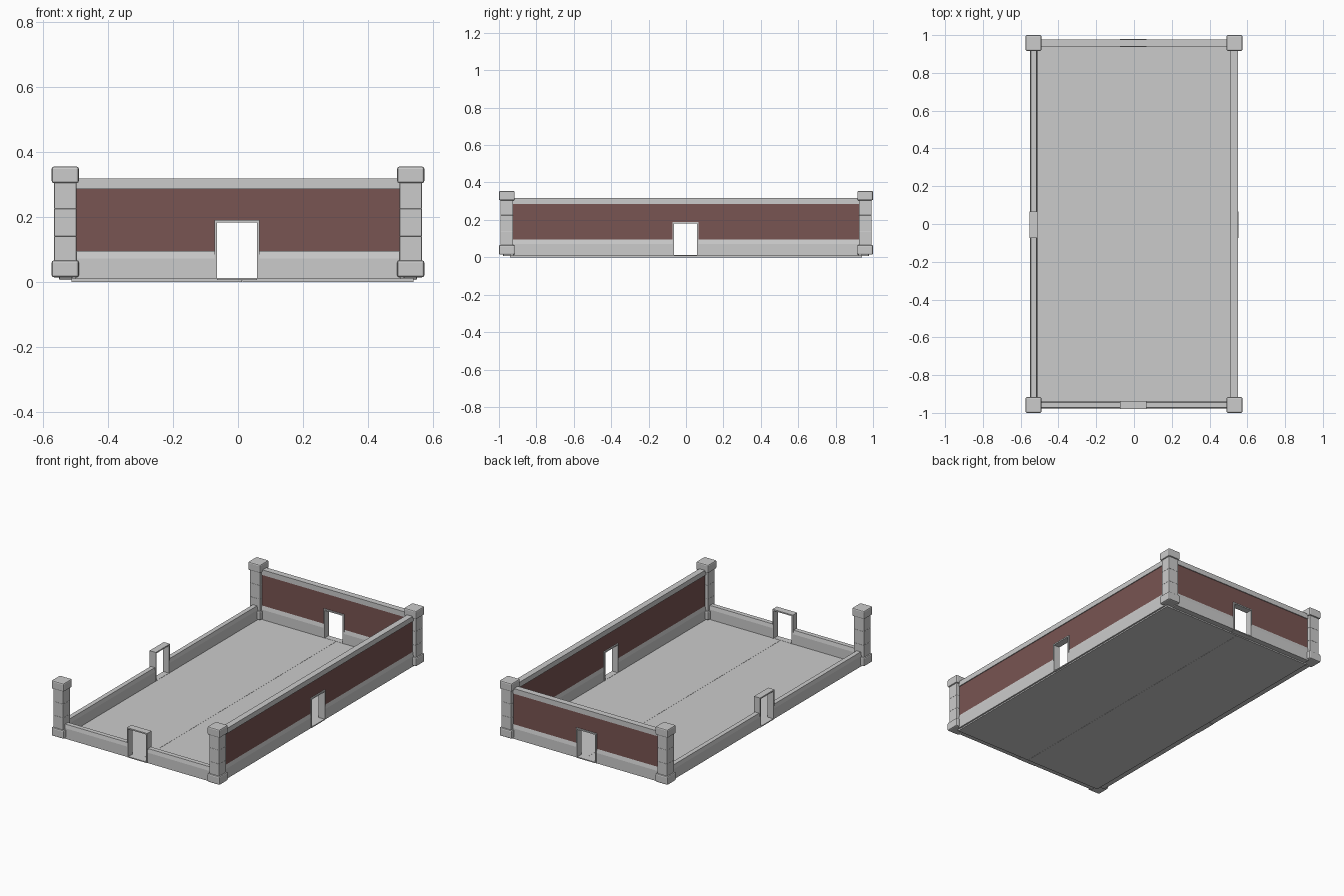
import bpy, bmesh
from mathutils import Matrix
from math import pi

if "Cube" in bpy.data.objects:
    bpy.data.objects.remove(bpy.data.objects["Cube"])

red = bpy.data.materials.new("brick_red")
red.diffuse_color = (0.19, 0.09, 0.085, 1)
red.use_nodes = True
red.node_tree.nodes["Principled BSDF"].inputs["Base Color"].default_value = red.diffuse_color

D0, D1 = -0.073, 0.066      # door frame outer sides
DOOR_TOP = 0.19
HX, HY = 0.531, 0.958       # wall centre lines


def finish(name, bm, mat=None, matrix=None):
    bmesh.ops.recalc_face_normals(bm, faces=bm.faces[:])
    me = bpy.data.meshes.new(name)
    bm.to_mesh(me)
    bm.free()
    ob = bpy.data.objects.new(name, me)
    bpy.context.collection.objects.link(ob)
    if mat:
        me.materials.append(mat)
    if matrix:
        ob.matrix_world = matrix
    return ob


def add_box(bm, x0, x1, y0, y1, z0, z1):
    m = Matrix.Translation(((x0+x1)/2, (y0+y1)/2, (z0+z1)/2)) @ Matrix.Diagonal((x1-x0, y1-y0, z1-z0, 1))
    bmesh.ops.create_cube(bm, size=1, matrix=m)


def boxes(name, items, mat=None, matrix=None, bevel=0):
    bm = bmesh.new()
    for b in items:
        add_box(bm, *b)
    ob = finish(name, bm, mat, matrix)
    if bevel:
        mod = ob.modifiers.new("bevel", 'BEVEL')
        mod.width, mod.segments = bevel, 2
    return ob


def extrude_x(bm, profile, x0, x1):
    f = bm.faces.new([bm.verts.new((x0, y, z)) for y, z in profile])
    r = bmesh.ops.extrude_face_region(bm, geom=[f])
    vs = [v for v in r['geom'] if isinstance(v, bmesh.types.BMVert)]
    bmesh.ops.translate(bm, vec=(x1-x0, 0, 0), verts=vs)


def wall(side, half, matrix, full):
    # wall runs along local x, centred on local y = 0
    bm = bmesh.new()
    prof = [(-.019, .008), (.019, .008), (.019, .072), (.014, .095), (-.014, .095), (-.019, .072)]
    extrude_x(bm, prof, -half, D0)
    extrude_x(bm, prof, D1, half)
    finish(side + "_plinth", bm, None, matrix)
    # door frame and sill
    t = 0.008
    boxes(side + "_door_frame", [
        (D0, D0+t, -.021, .021, .008, DOOR_TOP),
        (D1-t, D1, -.021, .021, .008, DOOR_TOP),
        (D0+t, D1-t, -.021, .021, DOOR_TOP-t, DOOR_TOP),
        (D0+t, D1-t, -.019, .019, .006, .012)], None, matrix)
    if full:
        # coloured panel around the door, and coping on top
        boxes(side + "_panel", [
            (-half, D0, -.014, .014, .095, .286),
            (D1, half, -.014, .014, .095, .286),
            (D0, D1, -.014, .014, DOOR_TOP, .286)], red, matrix)
        boxes(side + "_coping", [(-half, half, -.019, .019, .286, .318)], None, matrix)


def at(x, y, turned):
    return Matrix.Translation((x, y, 0)) @ Matrix.Rotation(pi/2 if turned else 0, 4, 'Z')


wall("front", 0.5, at(0, -HY, False), False)
wall("back", 0.5, at(0, HY, False), True)
wall("left", 0.925, at(-HX, 0, True), False)
wall("right", 0.925, at(HX, 0, True), True)

# corner pillars: base block, jointed shaft, cap block
for sx in (-1, 1):
    for sy in (-1, 1):
        cx, cy = sx*0.532, sy*0.958
        tag = ("front" if sy < 0 else "back") + ("_left" if sx < 0 else "_right")

        def sq(h, z0, z1):
            return (cx-h, cx+h, cy-h, cy+h, z0, z1)
        boxes(tag + "_pillar_shaft", [sq(.034, .06, .14), sq(.034, .14, .225), sq(.034, .225, .31)], bevel=.0012)
        boxes(tag + "_pillar_base", [sq(.042, .014, .066)], bevel=.007)
        boxes(tag + "_pillar_cap", [sq(.042, .304, .355)], bevel=.007)

# floor in two slabs
boxes("floor_left", [(-.512, .0125, -.942, .942, 0, .011)])
boxes("floor_right", [(.0135, .54, -.942, .942, 0, .011)])
